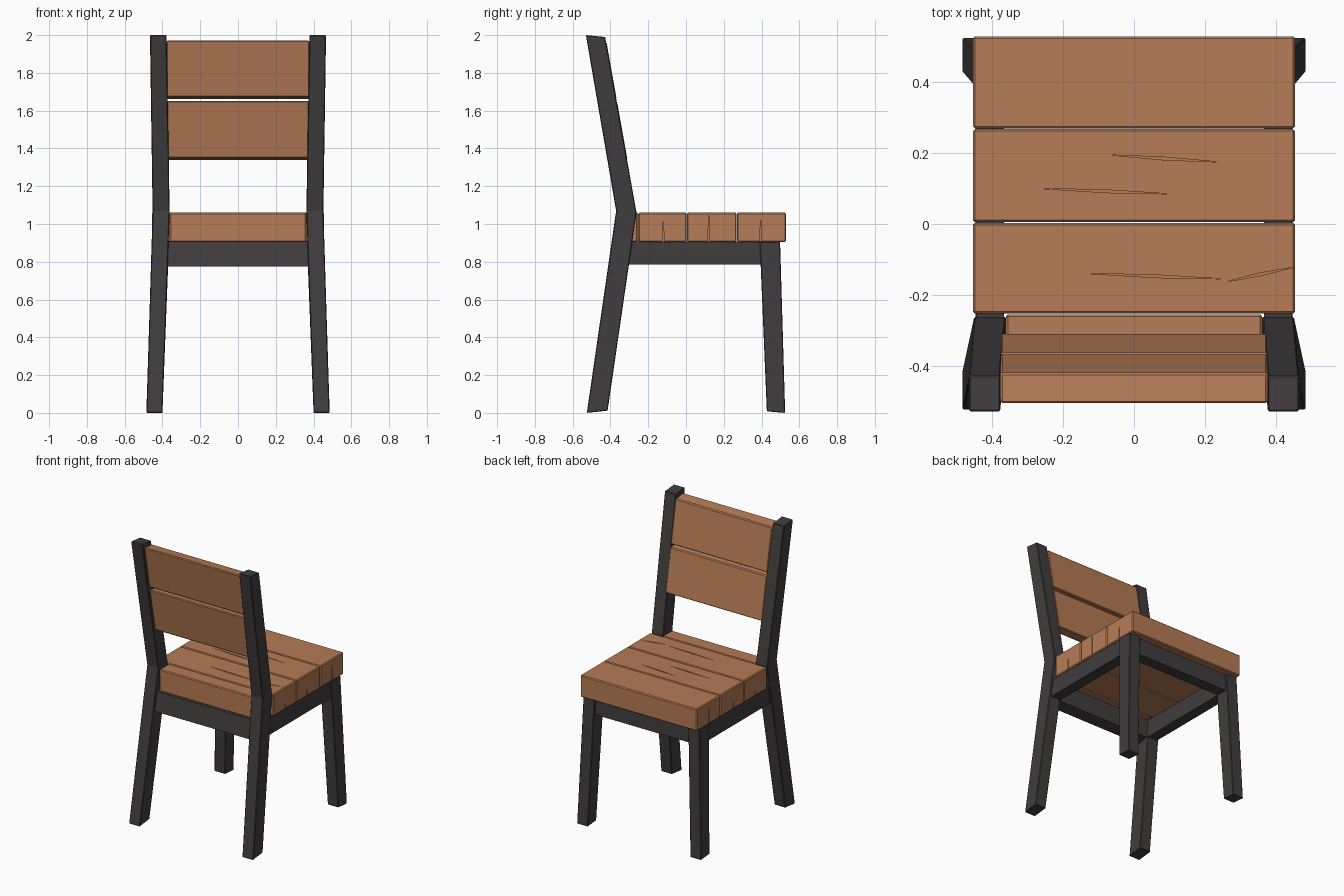
import bpy, bmesh, math
from mathutils import Vector

if "Cube" in bpy.data.objects:
    bpy.data.objects.remove(bpy.data.objects["Cube"])


def material(name, rgb):
    m = bpy.data.materials.new(name)
    m.diffuse_color = (*rgb, 1)
    m.use_nodes = True
    m.node_tree.nodes["Principled BSDF"].inputs["Base Color"].default_value = m.diffuse_color
    return m


WOOD = material("warm wood", (0.47, 0.20, 0.092))
DARK = material("charcoal frame", (0.052, 0.046, 0.047))


def finish(bm, name, mat, bevel=0.0):
    bmesh.ops.recalc_face_normals(bm, faces=bm.faces)
    if bevel:
        edges = [e for e in bm.edges if e.calc_face_angle(0) > 0.6]
        bmesh.ops.bevel(bm, geom=edges, offset=bevel, segments=1, affect='EDGES')
        bmesh.ops.recalc_face_normals(bm, faces=bm.faces)
    me = bpy.data.meshes.new(name)
    bm.to_mesh(me)
    bm.free()
    if mat:
        me.materials.append(mat)
    ob = bpy.data.objects.new(name, me)
    bpy.context.collection.objects.link(ob)
    return ob


def add_loft(bm, sections):
    """Join rectangular sections (x0, x1, y0, y1, z at y0, z at y1)."""
    rings = []
    for x0, x1, y0, y1, za, zb in sections:
        rings.append([bm.verts.new(p) for p in
                      ((x0, y0, za), (x1, y0, za), (x1, y1, zb), (x0, y1, zb))])
    bm.faces.new(rings[0][::-1])
    bm.faces.new(rings[-1])
    for a, b in zip(rings, rings[1:]):
        for i in range(4):
            j = (i + 1) % 4
            bm.faces.new((a[i], a[j], b[j], b[i]))


def loft(name, sections, mat, bevel=0.0):
    bm = bmesh.new()
    add_loft(bm, sections)
    return finish(bm, name, mat, bevel)


def mirrored(sections, side):
    return [(side * s[0], side * s[1], *s[2:]) for s in sections]


# Legs: bent rear posts, splayed front legs, side aprons
REAR = [(0.400, 0.485, -0.525, -0.415, 0.0, 0.012),
        (0.362, 0.452, -0.370, -0.262, 1.07, 1.06),
        (0.378, 0.466, -0.530, -0.428, 2.0, 1.99)]
FRONT = [(0.400, 0.485, 0.428, 0.525, 0.008, 0.0),
         (0.365, 0.453, 0.390, 0.498, 0.907, 0.907)]
APRON = [(0.370, 0.447, -0.31, 0.42, 0.785, 0.785),
         (0.367, 0.445, -0.30, 0.42, 0.907, 0.907)]
for label, side in (("left", -1), ("right", 1)):
    loft(f"rear_leg_{label}", mirrored(REAR, side), DARK, 0.004)
    loft(f"front_leg_{label}", mirrored(FRONT, side), DARK, 0.004)
    loft(f"side_apron_{label}", mirrored(APRON, side), DARK)

# Front and rear aprons
loft("rear_apron", [(-0.38, 0.38, -0.398, -0.315, 0.775, 0.788),
                    (-0.38, 0.38, -0.378, -0.295, 0.907, 0.907)], DARK)
loft("front_apron", [(-0.38, 0.38, 0.405, 0.485, 0.785, 0.785),
                     (-0.38, 0.38, 0.400, 0.480, 0.907, 0.907)], DARK)

# Crack cutters: slim diamonds sunk into the seat top and its ends
TOP_CRACKS = [((-0.07, 0.195), (0.24, 0.175)), ((-0.26, 0.10), (0.10, 0.085)),
              ((-0.13, -0.14), (0.25, -0.155)), ((0.22, -0.165), (0.452, -0.122))]
SIDE_CRACKS = [(-0.12, 1.01), (0.12, 1.045), (0.395, 1.02)]
bm = bmesh.new()
for i, (a, b) in enumerate(TOP_CRACKS):
    a, b = Vector((*a, 0)), Vector((*b, 0))
    if i == 3:
        a += Vector((0.04, 0.002, 0))
    mid = (a + b) / 2
    off = Vector((-(b - a).y, (b - a).x, 0)).normalized() * 0.004
    rings = [[bm.verts.new((p.x, p.y, z)) for p in (a, mid - off, b, mid + off)]
             for z in (1.05, 1.08)]
    bm.faces.new(rings[0][::-1])
    bm.faces.new(rings[1])
    for k in range(4):
        j = (k + 1) % 4
        bm.faces.new((rings[0][k], rings[0][j], rings[1][j], rings[1][k]))
for y, top in SIDE_CRACKS:
    for side in (-1, 1):
        add_loft(bm, mirrored([(0.447, 0.48, y - 0.004, y + 0.004, 0.89, 0.89),
                               (0.447, 0.48, y - 0.001, y + 0.001, top, top)], side))
cutter = finish(bm, "crack_cutter", None)
cutter.hide_render = True
cutter.hide_viewport = True

# Seat planks
PLANKS = [(0.455, 0.270, 0.530), (0.455, 0.005, 0.268),
          (0.455, -0.253, 0.003), (0.362, -0.360, -0.255)]
for i, (hx, y0, y1) in enumerate(PLANKS):
    plank = loft(f"seat_plank_{i + 1}", [(-hx, hx, y0, y1, 0.905, 0.905),
                                         (-hx, hx, y0, y1, 1.060, 1.060)], WOOD, 0.006)
    if i < 3:
        cut = plank.modifiers.new("cracks", 'BOOLEAN')
        cut.operation = 'DIFFERENCE'
        cut.solver = 'EXACT'
        cut.object = cutter

# Backrest slats, leaning with the rear posts
def post_front(z):
    return -0.262 - (z - 1.06) * 0.178


for name, z0, z1 in (("lower_back_slat", 1.345, 1.648), ("upper_back_slat", 1.668, 1.968)):
    rows = []
    for z in (z0, z1):
        f = post_front(z) + 0.003
        rows.append((-0.378, 0.378, f - 0.086, f, z + 0.004, z - 0.006))
    loft(name, rows, WOOD, 0.006)
